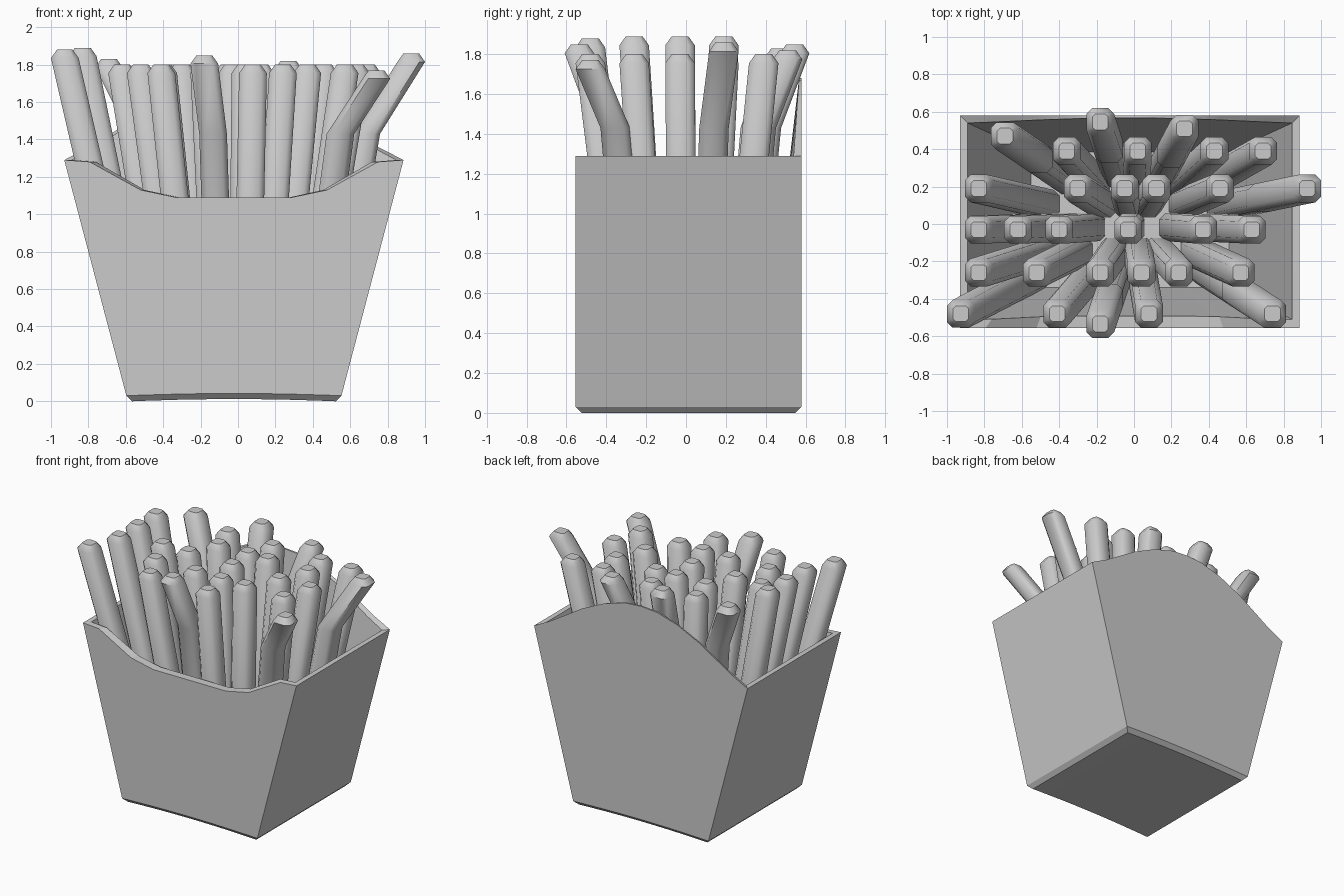
import bpy, bmesh, math

cube = bpy.data.objects.get("Cube")
if cube:
    bpy.data.objects.remove(cube)

grey = bpy.data.materials.new("plain grey")
grey.use_nodes = True
COLOUR = (0.6, 0.6, 0.6, 1)
grey.diffuse_color = COLOUR
grey.node_tree.nodes["Principled BSDF"].inputs["Base Color"].default_value = COLOUR


def finish(name, bm, angle):
    bmesh.ops.recalc_face_normals(bm, faces=bm.faces)
    mesh = bpy.data.meshes.new(name)
    bm.to_mesh(mesh)
    bm.free()
    mesh.materials.append(grey)
    obj = bpy.data.objects.new(name, mesh)
    bpy.context.collection.objects.link(obj)
    bpy.ops.object.select_all(action='DESELECT')
    obj.select_set(True)
    bpy.context.view_layer.objects.active = obj
    bpy.ops.object.shade_smooth_by_angle(angle=math.radians(angle))
    return obj


def loft(bm, rings):
    """Skin quads between closed rings of points and return the vertex rings."""
    loops = [[bm.verts.new(p) for p in ring] for ring in rings]
    for a, b in zip(loops, loops[1:]):
        for i in range(len(a)):
            j = (i + 1) % len(a)
            bm.faces.new((a[i], a[j], b[j], b[i]))
    return loops


# Carton: tapered box with a dipped front lip and an arched back
CX = -0.022
HALF = [(1, 1.29, 1.29), (0.85, 1.28, 1.36), (0.55, 1.13, 1.53),
        (0.34, 1.09, 1.62), (0.15, 1.09, 1.67), (0, 1.09, 1.68)]
RIM = [(-u, f, b) for u, f, b in HALF] + HALF[-2::-1]


def carton_ring(half_x, front_y, back_y, front_z, back_z):
    """Front edge left to right, then back edge right to left."""
    front = [(CX + u * half_x, front_y(f), front_z(u, f)) for u, f, b in RIM]
    back = [(CX + u * half_x, back_y(b), back_z(u, b)) for u, f, b in RIM]
    return front + back[::-1]


def flat_ring(half_x, front_y, back_y, z, arch=0.0):
    height = lambda u, _: z + arch * (1 - u * u)
    return carton_ring(half_x, lambda _: front_y, lambda _: back_y, height, height)


rim_z = lambda u, z: z
bm = bmesh.new()
loops = loft(bm, [
    flat_ring(0.545, -0.525, 0.55, 0, 0.012),
    flat_ring(0.575, -0.555, 0.58, 0.03, 0.012),
    carton_ring(0.907, lambda z: -0.555, lambda z: 0.58, rim_z, rim_z),
    carton_ring(0.868, lambda z: -0.51 - 0.09 * (z - 1.29),
                lambda z: 0.54 + 0.07 * (z - 1.29), rim_z, rim_z),
    flat_ring(0.53, -0.34, 0.385, 0.1),
])
for loop in (loops[0], loops[-1]):
    last = len(loop) - 1
    for i in range(len(RIM) - 1):
        bm.faces.new((loop[i], loop[i + 1], loop[last - i - 1], loop[last - i]))
finish("carton", bm, 20)


# Fries: chamfered square sticks, splayed from the floor, some kinked outward
def stick_ring(x, y, z, size, cut):
    a, b = size, size - cut
    outline = [(a, -b), (a, b), (b, a), (-b, a), (-a, b), (-a, -b), (-b, -a), (b, -a)]
    return [(x + px, y + py, z) for px, py in outline]


def fry(name, x, y, top, kinked):
    path = [(0.5, 0.11), (0.74, 1.43)] if kinked else [(0.57, 0.11)]
    path.append((1, top - 0.045))
    rings = [stick_ring(x * k, y * k, z, 0.074, 0.03) for k, z in path]
    rings.append(stick_ring(x, y, top, 0.042, 0.015))
    bm = bmesh.new()
    ends = loft(bm, rings)
    bm.faces.new(ends[0])
    bm.faces.new(ends[-1])
    finish(name, bm, 50)


# Straight fries by row: depth, then the sideways places
ROWS = [(-0.48, (-0.41, 0.08)),
        (-0.26, (-0.52, -0.18, 0.04, 0.24, 0.57)),
        (-0.03, (-0.62, -0.4, -0.03, 0.37, 0.63)),
        (0.19, (-0.3, -0.05, 0.12, 0.46)),
        (0.39, (-0.36, 0.02, 0.43, 0.69))]
fries = [(x, y, 1.8, False) for y, places in ROWS for x in places]
# Tall fries along the right side
fries += [(-0.83, y, 1.89, False) for y in (-0.26, -0.03, 0.19)]
fries += [(-0.926, -0.48, 1.88, False)]
# Kinked fries leaning over the rim
fries += [(-0.18, -0.535, 1.85, True), (0.74, -0.48, 1.77, True),
          (0.926, 0.19, 1.86, True), (-0.69, 0.47, 1.83, True),
          (-0.18, 0.545, 1.85, True), (0.27, 0.51, 1.82, True)]
for n, spec in enumerate(fries, 1):
    fry(f"fry_{n:02d}", *spec)
